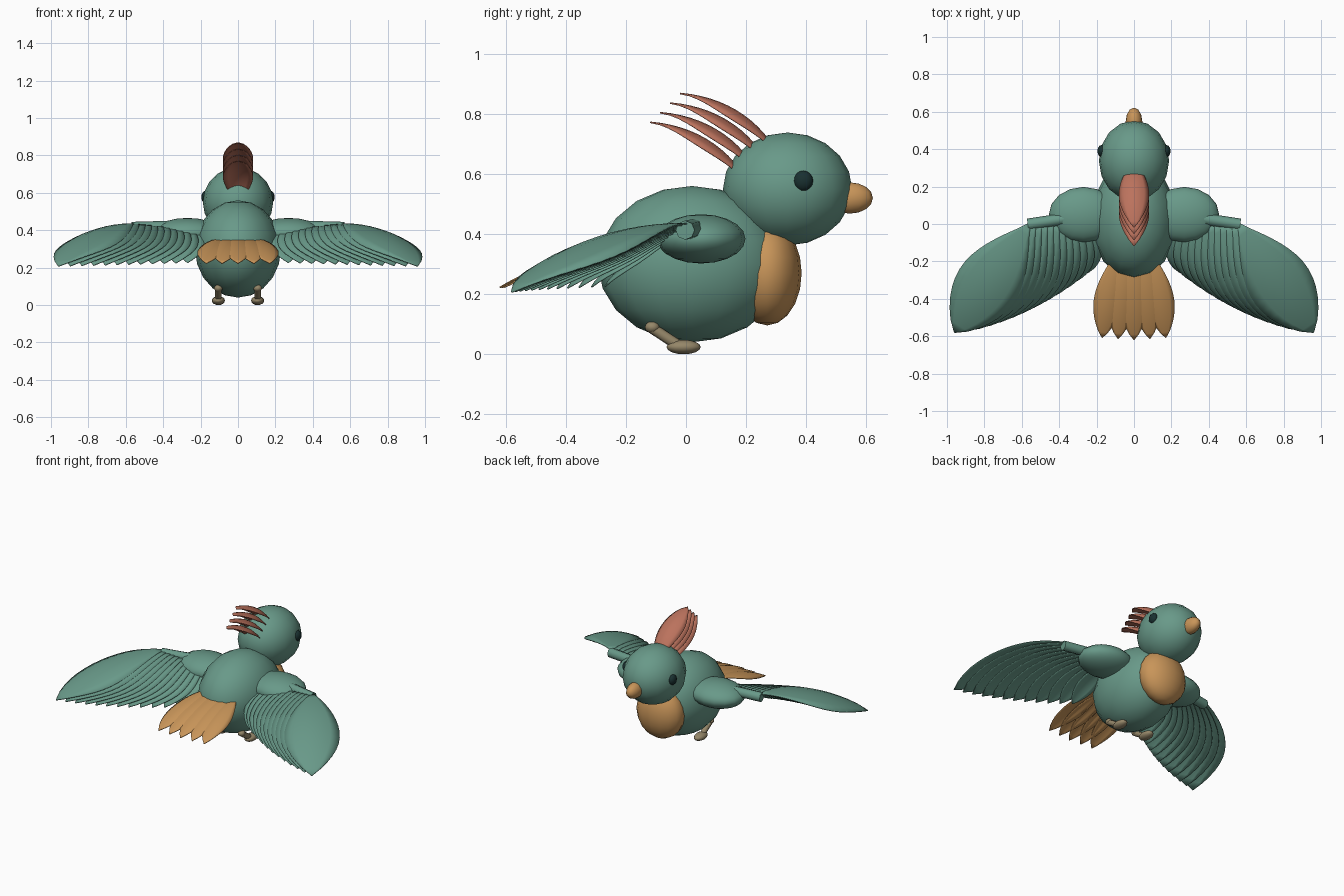
import bpy, math
from mathutils import Vector

if "Cube" in bpy.data.objects:
    bpy.data.objects.remove(bpy.data.objects["Cube"])


def material(name, rgb):
    m = bpy.data.materials.new(name)
    m.diffuse_color = (*rgb, 1)
    m.use_nodes = True
    m.node_tree.nodes["Principled BSDF"].inputs["Base Color"].default_value = m.diffuse_color
    return m


TEAL = material("teal", (0.14, 0.32, 0.25))
ORANGE = material("orange", (0.58, 0.30, 0.10))
RED = material("red", (0.50, 0.17, 0.11))
DARK = material("dark", (0.01, 0.03, 0.03))
TAN = material("tan", (0.30, 0.24, 0.14))


def finish(o, name, mat):
    o.name = name
    o.data.materials.append(mat)
    for p in o.data.polygons:
        p.use_smooth = True
    return o


def ball(name, loc, radii, mat, seg=16, rings=10):
    bpy.ops.mesh.primitive_uv_sphere_add(segments=seg, ring_count=rings, location=loc)
    o = bpy.context.object
    o.scale = radii
    return finish(o, name, mat)


def rod(name, a, b, r, mat, sides=8):
    a, b = Vector(a), Vector(b)
    bpy.ops.mesh.primitive_cylinder_add(vertices=sides, radius=r, depth=(b - a).length,
                                        location=(a + b) / 2)
    o = bpy.context.object
    o.rotation_euler = (b - a).to_track_quat('Z', 'Y').to_euler()
    finish(o, name, mat)
    bpy.ops.object.shade_smooth_by_angle(angle=math.radians(50))
    return o


def feather(name, base, tip, half, arch, cup, mat, rows=14, cols=6):
    """Leaf shaped sheet, arched along its length and cupped across its width."""
    base, tip = Vector(base), Vector(tip)
    d = (tip - base).normalized()
    side = d.cross(Vector((0, 0, 1))).normalized()
    up = side.cross(d)
    verts, faces = [], []
    for i in range(rows + 1):
        t = i / rows
        w = half * max(0.02, math.sin(math.pi * t ** 1.15)) ** 0.8
        if i == rows:
            w = half * 0.01
        p = base.lerp(tip, t) + up * arch * 4 * t * (1 - t)
        for j in range(cols + 1):
            s = w * (2 * j / cols - 1)
            verts.append(p + side * s - up * cup * s * s / half)
    n = cols + 1
    for i in range(rows):
        for j in range(cols):
            k = i * n + j
            faces.append((k, k + 1, k + n + 1, k + n))
    me = bpy.data.meshes.new(name)
    me.from_pydata(verts, [], faces)
    o = bpy.data.objects.new(name, me)
    bpy.context.collection.objects.link(o)
    finish(o, name, mat)
    mod = o.modifiers.new("thickness", 'SOLIDIFY')
    mod.thickness = 0.005
    mod.offset = 0
    return o


# body, breast, head and beak
ball("body", (0, 0.02, 0.30), (0.23, 0.313, 0.26), TEAL)
ball("breast", (0, 0.27, 0.27), (0.165, 0.115, 0.174), ORANGE)
ball("head", (0, 0.338, 0.55), (0.188, 0.215, 0.188), TEAL)
ball("beak", (0, 0.545, 0.52), (0.045, 0.077, 0.052), ORANGE, 12, 8)

# crest of four parallel feathers
for i in range(4):
    dy, dz = -0.033 * i, -0.032 * i
    feather("crest_feather", (0, 0.33 + dy, 0.62 + dz), (0, -0.02 + dy, 0.868 + dz),
            0.08, 0.062, 0.4, RED)

# tail fan
for i in range(-2, 3):
    feather("tail_feather", (0.05 * i, -0.16, 0.36 - 0.004 * abs(i)),
            (0.085 * i, -0.62 + 0.006 * abs(i), 0.222), 0.075, 0.03, 0.25, ORANGE)

for s in (-1, 1):
    # eye
    ball("eye", (s * 0.172, 0.39, 0.577), (0.024, 0.033, 0.034), DARK, 12, 8)

    # wing arm
    ball("upper_wing", (s * 0.27, 0.05, 0.384), (0.185, 0.148, 0.082), TEAL)
    rod("forewing", (s * 0.32, 0.035, 0.42), (s * 0.567, -0.003, 0.413), 0.032, TEAL)

    # flight feathers, inner to outer
    count = 12
    for i in range(count):
        u = i / (count - 1)
        base = (s * (0.22 + 0.34 * u), 0.0, 0.40 + 0.035 * u)
        tip = (s * (0.27 + 0.69 * u), -0.27 - 0.31 * u - 0.2 * u * (1 - u), 0.225 - 0.018 * u)
        feather("flight_feather", base, tip, 0.075 + 0.095 * u, 0.03 + 0.03 * u, 0.22, TEAL)

    # leg and foot
    ball("knee", (s * 0.105, -0.112, 0.09), (0.024, 0.025, 0.02), TAN, 10, 6)
    rod("shin", (s * 0.105, -0.115, 0.088), (s * 0.105, -0.02, 0.026), 0.018, TAN)
    ball("foot", (s * 0.105, -0.008, 0.024), (0.035, 0.057, 0.024), TAN, 12, 8)
